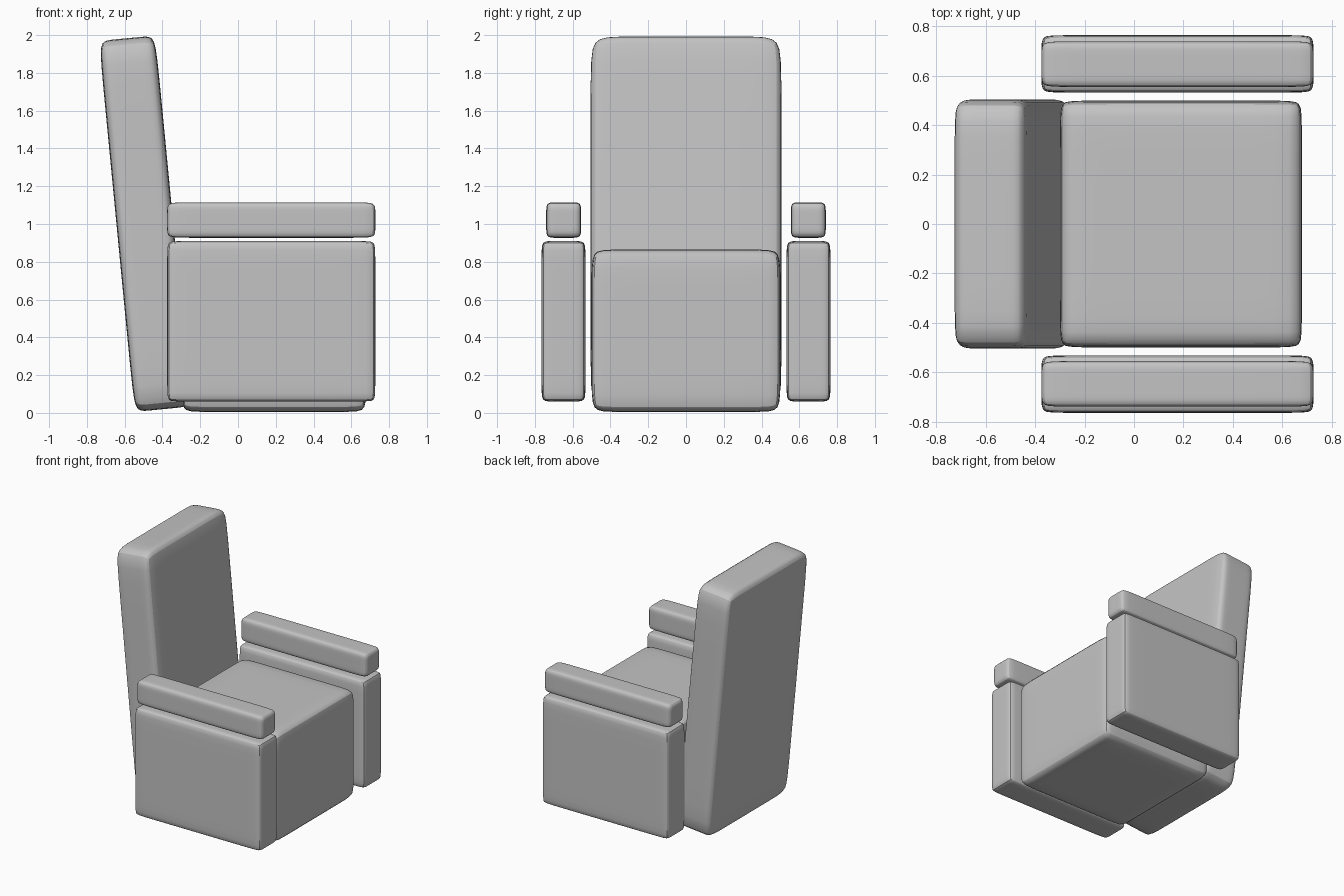
import bpy, bmesh, math

if "Cube" in bpy.data.objects:
    bpy.data.objects.remove(bpy.data.objects["Cube"])

grey = bpy.data.materials.new("plain grey")
grey.diffuse_color = (0.55, 0.55, 0.55, 1)
grey.use_nodes = True
grey.node_tree.nodes["Principled BSDF"].inputs["Base Color"].default_value = grey.diffuse_color


def cushion(name, lo, hi, hold, tilt=0.0):
    """Box with holding loops near its edges, softened by subdivision."""
    centre = [(a + b) / 2 for a, b in zip(lo, hi)]
    half = [(b - a) / 2 for a, b in zip(lo, hi)]
    bm = bmesh.new()
    bmesh.ops.create_cube(bm, size=2)
    for v in bm.verts:
        for i in range(3):
            v.co[i] *= half[i]
    # holding loops on both sides of each axis
    for i in range(3):
        normal = [0, 0, 0]
        normal[i] = 1
        for side in (-1, 1):
            point = [0, 0, 0]
            point[i] = side * (half[i] - hold[i])
            bmesh.ops.bisect_plane(bm, geom=bm.verts[:] + bm.edges[:] + bm.faces[:],
                                   plane_co=point, plane_no=normal)
    mesh = bpy.data.meshes.new(name)
    bm.to_mesh(mesh)
    bm.free()
    ob = bpy.data.objects.new(name, mesh)
    bpy.context.collection.objects.link(ob)
    ob.location = centre
    ob.rotation_euler.y = tilt
    mesh.materials.append(grey)
    soft = ob.modifiers.new("soft edges", 'SUBSURF')
    soft.levels = soft.render_levels = 2
    bpy.ops.object.select_all(action='DESELECT')
    ob.select_set(True)
    bpy.context.view_layer.objects.active = ob
    bpy.ops.object.shade_smooth_by_angle(angle=math.radians(30))
    return ob


# seat block
cushion("seat", (-0.30, -0.50, 0.005), (0.68, 0.50, 0.865), (0.07, 0.09, 0.16))

# tall backrest leaning away from the seat
cushion("backrest", (-0.643, -0.505, 0.015), (-0.343, 0.505, 1.988),
        (0.06, 0.15, 0.20), math.radians(-5.5))

# side panels and armrests, left and right
for side, label in ((-1, "right"), (1, "left")):
    for part, y0, y1, z0, z1, hold in (
            ("side_panel", 0.532, 0.765, 0.06, 0.91, (0.06, 0.06, 0.06)),
            ("armrest", 0.555, 0.74, 0.927, 1.115, (0.08, 0.05, 0.05))):
        ya, yb = sorted((side * y0, side * y1))
        cushion(f"{label}_{part}", (-0.375, ya, z0), (0.727, yb, z1), hold)
